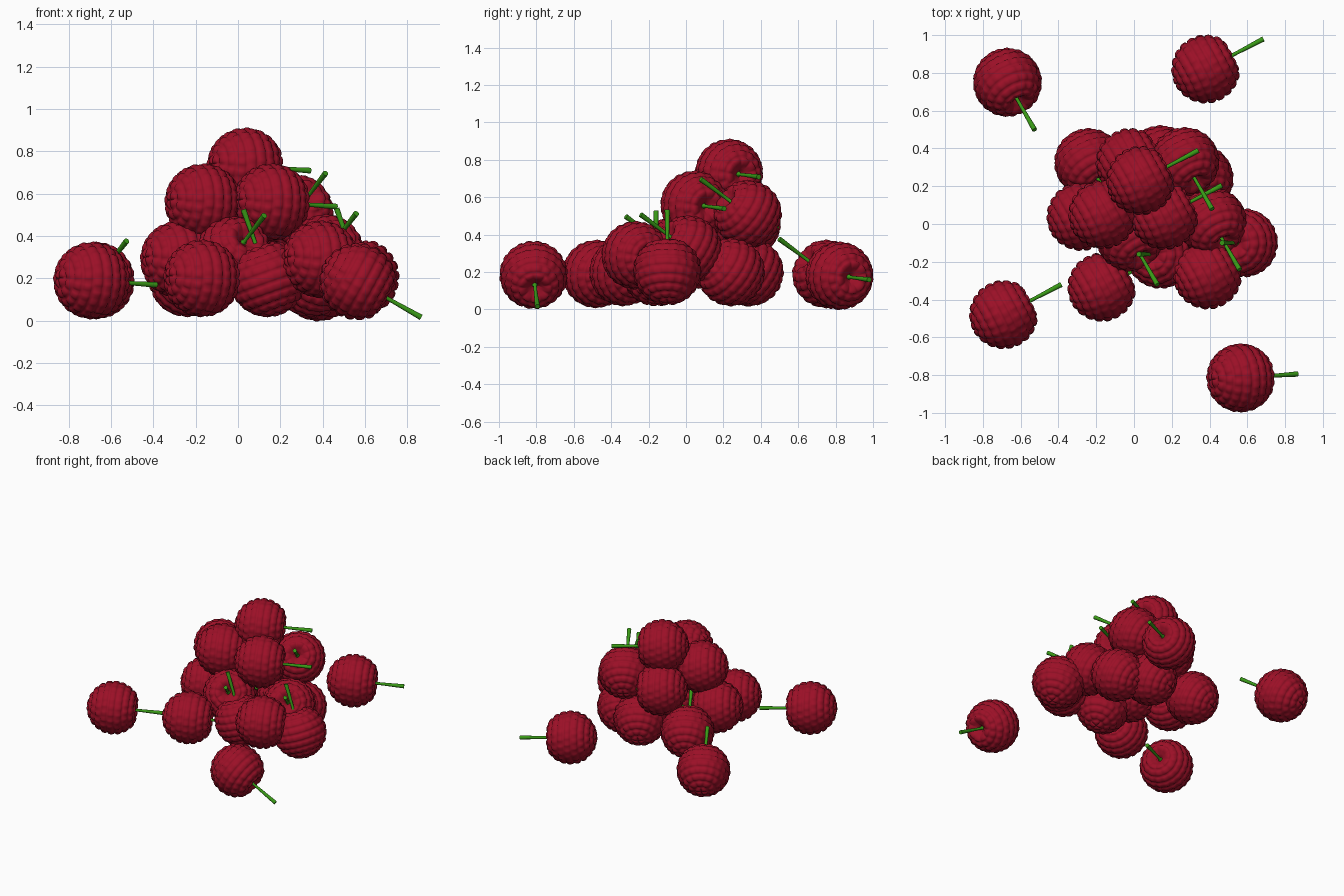
import bpy, bmesh
from math import pi, sin, cos, exp, sqrt
from mathutils import Vector

cube = bpy.data.objects.get("Cube")
if cube:
    bpy.data.objects.remove(cube, do_unlink=True)


def make_material(name, colour):
    mat = bpy.data.materials.new(name)
    mat.use_nodes = True
    mat.diffuse_color = colour
    bsdf = next(n for n in mat.node_tree.nodes if n.type == "BSDF_PRINCIPLED")
    bsdf.inputs["Base Color"].default_value = colour
    bsdf.inputs["Roughness"].default_value = 0.6
    return mat


berry_red = make_material("berry red", (0.33, 0.005, 0.02, 1))
stem_green = make_material("stem green", (0.04, 0.32, 0.008, 1))

ROWS = 11        # rows of drupelets from the stem dimple to the tip
RADIUS = 0.171
BUMP = 0.013


def berry_radius(theta, phi):
    """Round berry with a dimple at the stem and brick-like drupelets."""
    row = min(int(theta / pi * ROWS), ROWS - 1)
    middle = (row + 0.5) * pi / ROWS
    count = max(4, round(2 * ROWS * sin(middle)))
    across = abs(sin(theta * ROWS))
    along = abs(sin(phi * count / 2 + row * 1.9))
    dimple = 1 - 0.42 * exp(-(theta / 0.3) ** 2)
    return RADIUS * dimple + BUMP * sqrt(across * along) * min(1, theta * 2)


def lathe(name, rings, sides, point, material):
    """Closed surface of revolution, point(ring, angle) gives the position."""
    bm = bmesh.new()
    loops = [[bm.verts.new(point(r, 2 * pi * s / sides)) for s in range(sides)]
             for r in range(rings)]
    for a, b in zip(loops, loops[1:]):
        for s in range(sides):
            t = (s + 1) % sides
            bm.faces.new((a[s], b[s], b[t], a[t]))
    bm.faces.new(loops[0])
    bm.faces.new(loops[-1][::-1])
    bmesh.ops.recalc_face_normals(bm, faces=bm.faces)
    for face in bm.faces:
        face.smooth = True
    mesh = bpy.data.meshes.new(name)
    bm.to_mesh(mesh)
    bm.free()
    mesh.materials.append(material)
    return mesh


# Shared berry mesh, stem axis along local z
STEPS = 6 * ROWS


def berry_point(ring, phi):
    theta = min(max(ring / STEPS * pi, 0.01), pi - 0.01)
    r = berry_radius(theta, phi)
    return (r * sin(theta) * cos(phi), r * sin(theta) * sin(phi), r * cos(theta))


berry_mesh = lathe("berry", STEPS + 1, 72, berry_point, berry_red)

# Shared stem mesh: small collar, thin neck, flared end
stem_profile = [(0.02, 0.09), (0.018, 0.108), (0.009, 0.118),
                (0.01, 0.2), (0.014, 0.345)]


def stem_point(ring, phi):
    r, z = stem_profile[ring]
    return (r * cos(phi), r * sin(phi), z)


stem_mesh = lathe("stem", len(stem_profile), 10, stem_point, stem_green)
for polygon in stem_mesh.polygons:
    polygon.use_smooth = len(polygon.vertices) == 4

# Stem directions
side, front, down, up = (Vector(d) for d in (
    (0.88, 0.46, -0.06), (0.4, -0.7, 0.52), (0.87, 0.06, -0.49), (-0.33, 0, 0.94)))

# Berry centres grouped by the way their stems point
heap = {
    "loose": [((-0.67, 0.75, 0.19), front), ((0.38, 0.82, 0.18), side),
              ((-0.69, -0.48, 0.19), side), ((0.565, -0.815, 0.185), down)],
    "top": [((0.035, 0.23, 0.73), side)],
    "middle": [((-0.165, 0.05, 0.56), side), ((0.16, 0.045, 0.56), side),
               ((0.27, 0.33, 0.51), front), ((-0.02, 0.325, 0.46), side)],
    "raised": [((-0.28, 0.04, 0.29), side), ((0.39, -0.27, 0.29), side),
               ((0.415, 0.01, 0.32), front), ((-0.02, -0.07, 0.31), front)],
    "bottom": [((-0.24, 0.325, 0.2), front), ((0.14, 0.34, 0.2), front),
               ((0.345, 0.24, 0.2), front), ((0.58, -0.1, 0.205), up),
               ((-0.17, -0.335, 0.2), side), ((0.14, -0.16, 0.2), up)],
}

for layer, berries in heap.items():
    for i, (centre, axis) in enumerate(berries, 1):
        for part, mesh in (("berry", berry_mesh), ("stem", stem_mesh)):
            obj = bpy.data.objects.new(f"{layer}_{part}_{i}", mesh)
            obj.location = centre
            obj.rotation_euler = axis.to_track_quat("Z", "Y").to_euler()
            bpy.context.collection.objects.link(obj)
